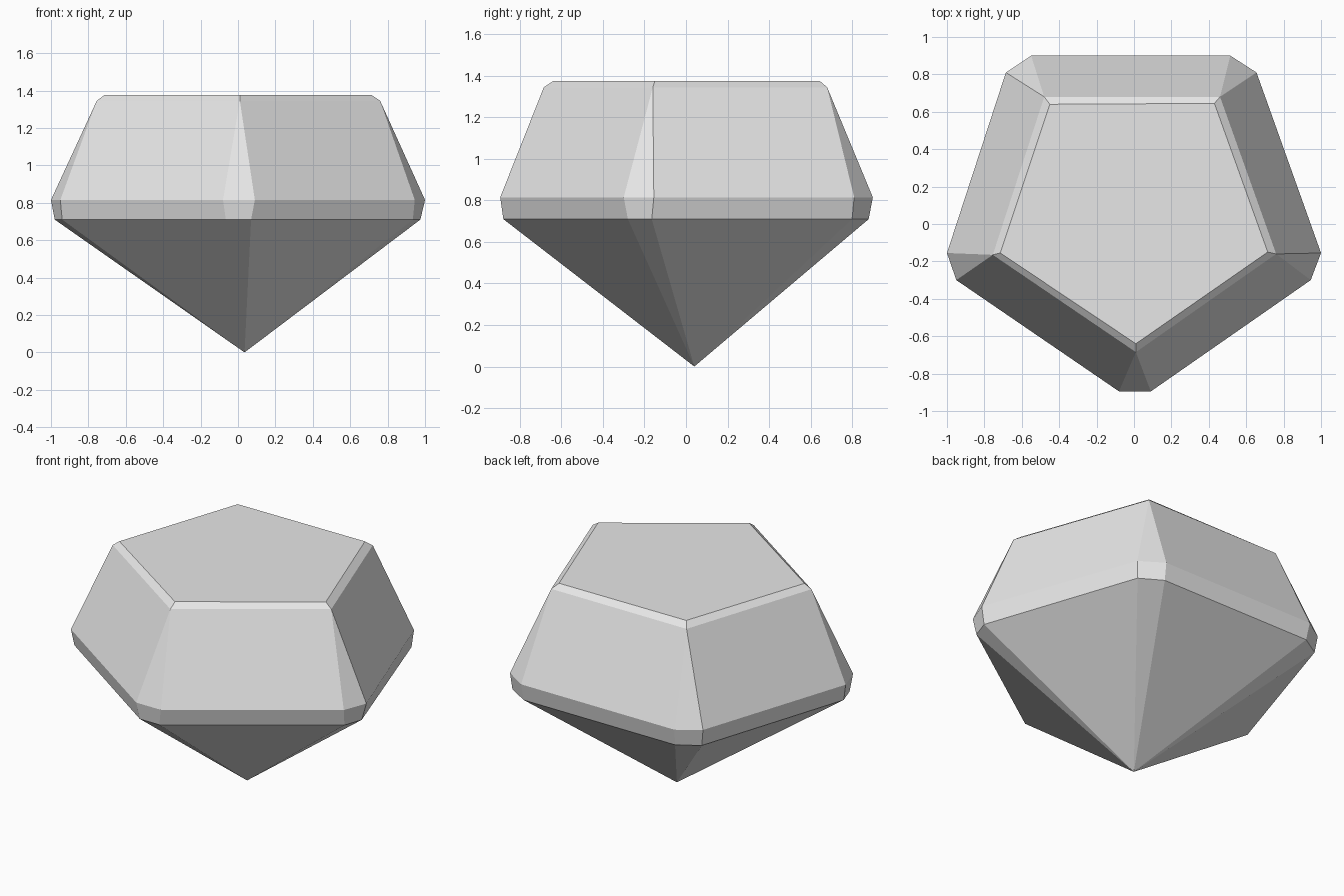
import bpy, bmesh

cube = bpy.data.objects.get("Cube")
if cube:
    bpy.data.objects.remove(cube, do_unlink=True)

# Single stone colour
stone = bpy.data.materials.new("pale_grey_stone")
stone.use_nodes = True
stone.diffuse_color = (0.8, 0.8, 0.8, 1)
stone.node_tree.nodes["Principled BSDF"].inputs["Base Color"].default_value = (0.8, 0.8, 0.8, 1)

# Outlines, counter-clockwise from the front corner
table = [(0.01, -0.64), (0.715, -0.15), (0.43, 0.645), (-0.45, 0.64), (-0.715, -0.155)]
crown = [(0.01, -0.685), (0.76, -0.16), (0.46, 0.68), (-0.48, 0.68), (-0.755, -0.165)]
girdle_top = [(-0.08, -0.895), (0.09, -0.895), (0.945, -0.30), (1.0, -0.155), (0.655, 0.81),
              (0.515, 0.90), (-0.55, 0.90), (-0.685, 0.81), (-1.0, -0.155), (-0.95, -0.30)]
girdle_bottom = [(-0.065, -0.88), (0.07, -0.88), (0.935, -0.28), (0.975, -0.165), (0.645, 0.80),
                 (0.51, 0.88), (-0.54, 0.88), (-0.67, 0.80), (-0.98, -0.165), (-0.94, -0.28)]

bm = bmesh.new()


def ring(outline, z):
    return [bm.verts.new((x, y, z)) for x, y in outline]


def bridge(low, high):
    n = len(low)
    for i in range(n):
        j = (i + 1) % n
        bm.faces.new((low[i], low[j], high[j], high[i]))


top = ring(table, 1.375)
shoulder = ring(crown, 1.345)
upper = ring(girdle_top, 0.815)
lower = ring(girdle_bottom, 0.71)
tip = bm.verts.new((0.035, 0.04, 0))

# Flat table with its narrow bevel
bm.faces.new(top)
bridge(shoulder, top)

# Crown: a triangle on each cut corner and a broad facet between corners
for i in range(5):
    j = (i + 1) % 5
    a, b, c = upper[2 * i], upper[2 * i + 1], upper[2 * j]
    bm.faces.new((a, b, shoulder[i]))
    bm.faces.new((b, c, shoulder[j], shoulder[i]))

# Girdle band and pointed base
bridge(lower, upper)
for i in range(10):
    bm.faces.new((lower[(i + 1) % 10], lower[i], tip))

bmesh.ops.recalc_face_normals(bm, faces=bm.faces)
mesh = bpy.data.meshes.new("cut_gem")
bm.to_mesh(mesh)
bm.free()
mesh.materials.append(stone)
bpy.context.collection.objects.link(bpy.data.objects.new("cut_gem", mesh))
